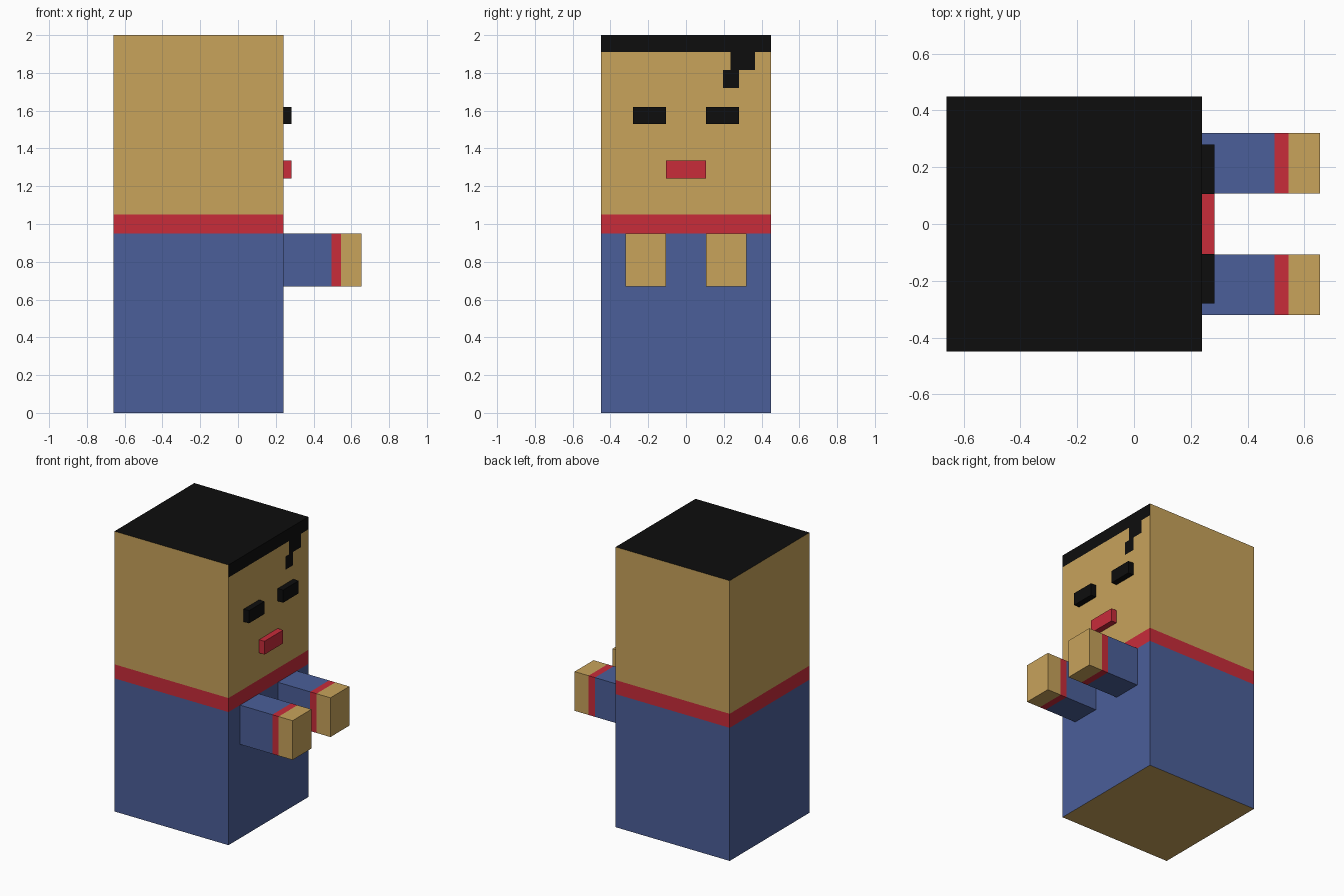
import bpy, bmesh
from mathutils import Vector

cube = bpy.data.objects.get("Cube")
if cube:
    bpy.data.objects.remove(cube, do_unlink=True)


def material(name, r, g, b):
    m = bpy.data.materials.new(name)
    m.use_nodes = True
    m.diffuse_color = (r, g, b, 1)
    bsdf = next(n for n in m.node_tree.nodes if n.type == 'BSDF_PRINCIPLED')
    bsdf.inputs["Base Color"].default_value = (r, g, b, 1)
    return m


SKIN, BLUE, RED, BLACK = range(4)
MATERIALS = [
    material("skin tan", 0.578, 0.366, 0.105),
    material("cloth blue", 0.07, 0.114, 0.32),
    material("trim red", 0.578, 0.025, 0.042),
    material("hair black", 0.004, 0.004, 0.004),
]


def box(name, lo, hi, rule, cuts=()):
    """Box between two corners, cut along (axis, value), coloured by rule."""
    lo, hi = Vector(lo), Vector(hi)
    bm = bmesh.new()
    bmesh.ops.create_cube(bm, size=1)
    for v in bm.verts:
        v.co = (lo + hi) / 2 + v.co * (hi - lo)
    for axis, value in cuts:
        normal, point = Vector(), Vector()
        normal[axis], point[axis] = 1, value
        geom = bm.verts[:] + bm.edges[:] + bm.faces[:]
        bmesh.ops.bisect_plane(bm, geom=geom, plane_co=point, plane_no=normal)
    bm.normal_update()
    for f in bm.faces:
        f.material_index = rule(f.calc_center_median(), f.normal)
    mesh = bpy.data.meshes.new(name)
    bm.to_mesh(mesh)
    bm.free()
    for m in MATERIALS:
        mesh.materials.append(m)
    obj = bpy.data.objects.new(name, mesh)
    bpy.context.collection.objects.link(obj)
    return obj


# Hair on the face: y range and z range of each painted patch
HAIR = [(-0.45, 0.45, 1.91, 2.0), (0.235, 0.365, 1.815, 1.91), (0.195, 0.28, 1.72, 1.815)]
WAIST, NECK = 0.95, 1.05


def body_rule(c, n):
    if n.z < -0.9:
        return SKIN
    if n.z > 0.9:
        return BLACK
    if c.z < WAIST:
        return BLUE
    if c.z < NECK:
        return RED
    painted = any(a < c.y < b and p < c.z < q for a, b, p, q in HAIR)
    return BLACK if n.x > 0.9 and painted else SKIN


# Torso, collar and head in one block
cuts = [(2, WAIST), (2, NECK)]
cuts += [(2, patch[2]) for patch in HAIR]
cuts += [(1, y) for patch in HAIR[1:] for y in patch[:2]]
box("body", (-0.66, -0.45, 0), (0.24, 0.45, 2), body_rule, cuts)

# Arms with cuffs and hands, and the eyes
CUFF, HAND = 0.495, 0.545


def arm_rule(c, n):
    return BLUE if c.x < CUFF else RED if c.x < HAND else SKIN


for side, near, eye_near, far, eye_far in (("left", 0.107, 0.105, 0.32, 0.28),
                                           ("right", -0.32, -0.28, -0.107, -0.105)):
    box(side + "_arm", (0.24, near, 0.67), (0.655, far, 0.95), arm_rule,
        [(0, CUFF), (0, HAND)])
    box(side + "_eye", (0.24, eye_near, 1.53), (0.283, eye_far, 1.62), lambda c, n: BLACK)

# Mouth
box("mouth", (0.24, -0.105, 1.24), (0.283, 0.105, 1.335), lambda c, n: RED)
